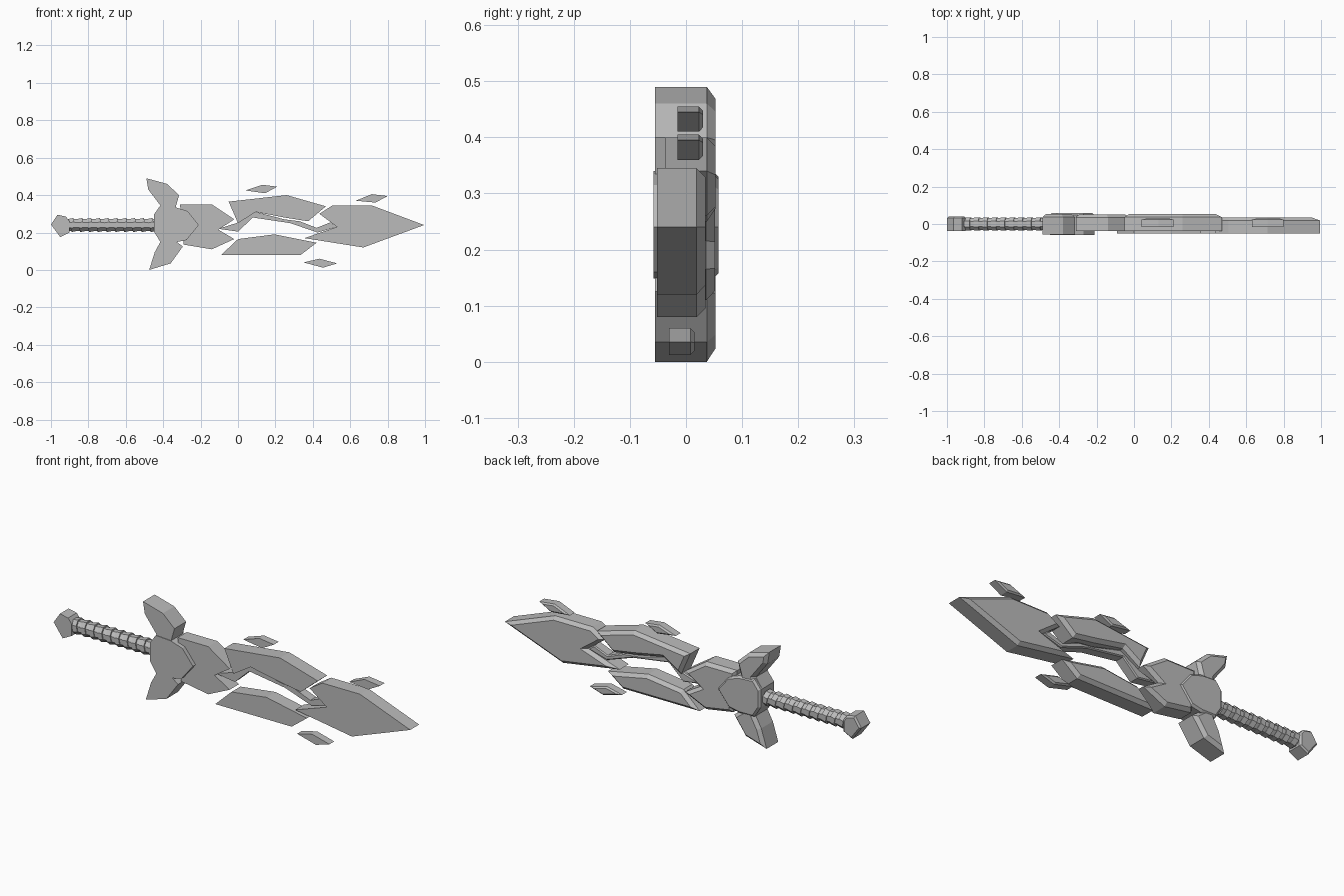
import bpy, bmesh, math
from mathutils import Matrix, Vector

# Remove the default cube
cube = bpy.data.objects.get("Cube")
if cube:
    bpy.data.objects.remove(cube, do_unlink=True)

# Single stone-grey material
grey = bpy.data.materials.new("stone grey")
grey.use_nodes = True
colour = (0.5, 0.5, 0.5, 1)
grey.diffuse_color = colour
grey.node_tree.nodes["Principled BSDF"].inputs["Base Color"].default_value = colour


def finish(name, bm):
    """Turn a bmesh into a flat-shaded grey object."""
    bmesh.ops.recalc_face_normals(bm, faces=bm.faces)
    mesh = bpy.data.meshes.new(name)
    bm.to_mesh(mesh)
    bm.free()
    mesh.materials.append(grey)
    obj = bpy.data.objects.new(name, mesh)
    bpy.context.collection.objects.link(obj)
    return obj


def slab(name, outline, front, back, chamfer=0.016):
    """Extrude an x-z outline along y, chamfering the rim of the back face."""
    bm = bmesh.new()
    cap = bm.faces.new([bm.verts.new((x, front, z)) for x, z in outline])
    result = bmesh.ops.extrude_face_region(bm, geom=[cap], use_keep_orig=True)
    rear = next(g for g in result["geom"] if isinstance(g, bmesh.types.BMFace))
    depth = back - front - chamfer
    bmesh.ops.translate(bm, verts=rear.verts, vec=(0, depth, 0))
    bmesh.ops.recalc_face_normals(bm, faces=bm.faces)
    bm.normal_update()
    bmesh.ops.inset_region(bm, faces=[rear], thickness=chamfer, use_even_offset=True)
    bmesh.ops.translate(bm, verts=rear.verts, vec=(0, chamfer, 0))
    return finish(name, bm)


def add_prism(bm, x, z, radius, length, tilt=0.0):
    """Add an octagonal prism lying along x, optionally slanted."""
    place = (Matrix.Translation(Vector((x, 0, z)))
             @ Matrix.Rotation(math.pi / 2 + tilt, 4, "Y")
             @ Matrix.Rotation(math.pi / 8, 4, "Z"))
    bmesh.ops.create_cone(bm, cap_ends=True, segments=8, radius1=radius,
                          radius2=radius, depth=length, matrix=place)


# Winged guard and its raised centre plate
slab("guard_wings", [
    (-.49, .49), (-.38, .46), (-.315, .40), (-.335, .33), (-.29, .31),
    (-.23, .24), (-.29, .165), (-.335, .155), (-.295, .125), (-.36, .035),
    (-.475, 0), (-.445, .095), (-.415, .15), (-.45, .205), (-.45, .295),
    (-.415, .345), (-.48, .43)], -.055, .053)
slab("guard_plate", [
    (-.45, .295), (-.415, .34), (-.335, .335), (-.27, .315), (-.21, .24),
    (-.275, .16), (-.335, .148), (-.415, .15), (-.45, .205)], -.058, .058, .01)

# Blade root with a notched end
slab("blade_root", [
    (-.31, .35), (-.14, .35), (-.02, .27), (-.105, .215), (-.02, .165),
    (-.14, .11), (-.29, .135)], -.037, .052)

# Broken blade pieces
slab("upper_blade_shard", [
    (-.05, .365), (.26, .40), (.47, .34), (.375, .26), (.25, .28),
    (.095, .31), (0, .25)], -.037, .053)
slab("lower_blade_shard", [
    (-.09, .08), (0, .165), (.195, .19), (.42, .145), (.335, .08)], -.052, .035)
slab("blade_tip", [
    (.355, .17), (.53, .23), (.435, .30), (.505, .345), (.715, .345),
    (.995, .24), (.67, .12)], -.052, .035)

# Jagged core joining the pieces
slab("blade_core", [
    (-.105, .22), (-.01, .25), (.095, .31), (.25, .27), (.33, .26),
    (.42, .225), (.495, .255), (.53, .23), (.425, .20), (.28, .25),
    (.08, .28), (0, .205)], -.025, .025, .005)

# Floating splinters
slab("upper_splinter", [(.04, .425), (.13, .455), (.21, .445), (.145, .41)],
     -.015, .03, .007)
slab("tip_splinter", [(.63, .37), (.715, .405), (.80, .395), (.735, .36)],
     -.015, .03, .007)
slab("lower_splinter", [(.35, .04), (.435, .06), (.53, .035), (.455, .012)],
     -.03, .015, .007)

# Grip core running into the guard
grip = bmesh.new()
add_prism(grip, -.67, .24, .034, .5)
finish("grip", grip)

# Slanted wrap bands on the grip
wrap = bmesh.new()
bands = 10
for i in range(bands):
    add_prism(wrap, -.885 + i * .047, .24, .039, .026, tilt=-.2)
finish("grip_wrap", wrap)

# Faceted pommel
slab("pommel", [
    (-1, .243), (-.965, .295), (-.92, .285), (-.9, .26), (-.9, .2),
    (-.95, .175)], -.037, .04, .008)
